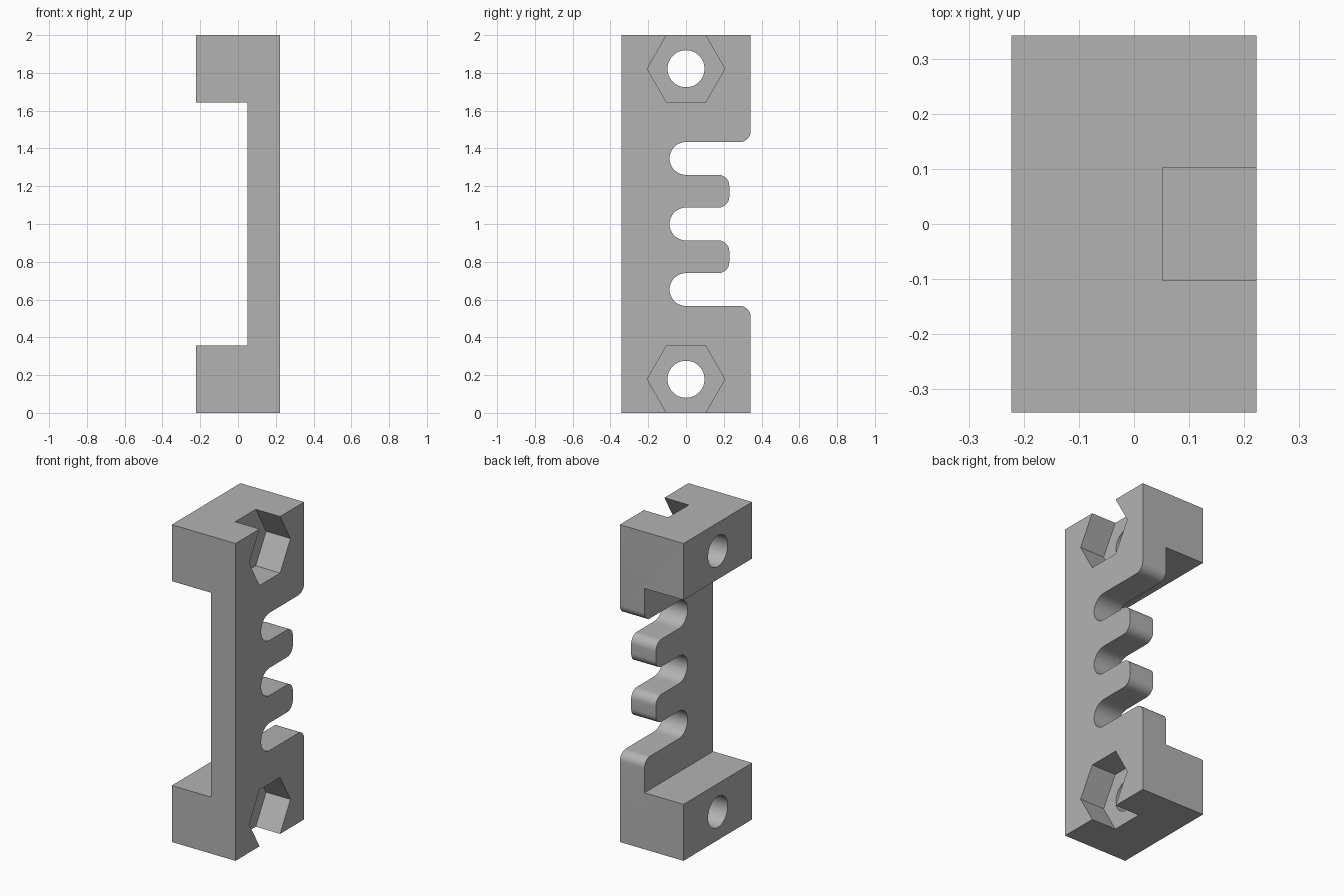
import bpy, bmesh, math

if "Cube" in bpy.data.objects:
    bpy.data.objects.remove(bpy.data.objects["Cube"], do_unlink=True)

HALF_X, HALF_Y, HEIGHT = 0.222, 0.342, 2.0
PLATE_X = 0.05        # inner face of the comb plate
BLOCK = 0.356         # height of the end blocks
APOTHEM = BLOCK / 2
SLOT_R, FILLET = 0.087, 0.057
TOOTH_Y = 0.229

grey = bpy.data.materials.new("grey")
grey.use_nodes = True
colour = (0.45, 0.45, 0.45, 1)
grey.diffuse_color = colour
grey.node_tree.nodes["Principled BSDF"].inputs["Base Color"].default_value = colour


def arc(cy, cz, r, start, end, steps):
    """Points of an arc in the side plane, angles in degrees."""
    angles = [math.radians(start + (end - start) * i / steps) for i in range(steps + 1)]
    return [(cy + r * math.cos(a), cz + r * math.sin(a)) for a in angles]


def prism(name, points, x0, x1):
    """Extrude a side outline of (y, z) points from x0 to x1."""
    bm = bmesh.new()
    face = bm.faces.new([bm.verts.new((x0, y, z)) for y, z in points])
    out = bmesh.ops.extrude_face_region(bm, geom=[face])
    moved = [v for v in out["geom"] if isinstance(v, bmesh.types.BMVert)]
    bmesh.ops.translate(bm, verts=moved, vec=(x1 - x0, 0, 0))
    bmesh.ops.recalc_face_normals(bm, faces=bm.faces)
    mesh = bpy.data.meshes.new(name)
    bm.to_mesh(mesh)
    bm.free()
    mesh.materials.append(grey)
    obj = bpy.data.objects.new(name, mesh)
    bpy.context.collection.objects.link(obj)
    return obj


# Comb outline: rounded teeth between round-ended slots
outline = [(-HALF_Y, 0), (HALF_Y, 0)]
reach = HALF_Y
for slot_z in (0.653, 1.0, 1.347):
    low, high = slot_z - SLOT_R, slot_z + SLOT_R
    outline += arc(reach - FILLET, low - FILLET, FILLET, 0, 90, 10)
    outline += arc(0, slot_z, SLOT_R, 270, 90, 24)
    reach = HALF_Y if slot_z > 1.2 else TOOTH_Y
    outline += arc(reach - FILLET, high + FILLET, FILLET, -90, 0, 10)
outline += [(HALF_Y, HEIGHT), (-HALF_Y, HEIGHT)]
bracket = prism("comb_bracket", outline, -HALF_X, HALF_X)

# Recess between the end blocks
cutters = [prism("recess_cutter",
                 [(-1, BLOCK), (1, BLOCK), (1, HEIGHT - BLOCK), (-1, HEIGHT - BLOCK)],
                 -1, PLATE_X)]

# Bolt holes and hexagonal nut pockets, open at the ends of the bracket
for label, cz, side in (("lower", APOTHEM, -1), ("upper", HEIGHT - APOTHEM, 1)):
    cutters.append(prism(label + "_hole_cutter", arc(0, cz, 0.098, 0, 352.5, 47), -1, 1))
    r = APOTHEM / math.cos(math.pi / 6)
    w, out = r / 2, cz + side * (APOTHEM + 0.1)
    inner, outer = cz - side * APOTHEM, cz + side * APOTHEM
    pocket = [(-w, inner), (w, inner), (r, cz), (w, outer),
              (w, out), (-w, out), (-w, outer), (-r, cz)]
    cutters.append(prism(label + "_pocket_cutter", pocket, PLATE_X + 0.002, 1))

for cutter in cutters:
    cutter.hide_render = True
    cutter.hide_set(True)
    cut = bracket.modifiers.new(cutter.name, "BOOLEAN")
    cut.operation = "DIFFERENCE"
    cut.solver = "EXACT"
    cut.object = cutter

# Bake the cuts, then drop the cutters
bpy.context.view_layer.update()
graph = bpy.context.evaluated_depsgraph_get()
baked = bpy.data.meshes.new_from_object(bracket.evaluated_get(graph))
bracket.modifiers.clear()
bracket.data = baked
for cutter in cutters:
    bpy.data.objects.remove(cutter, do_unlink=True)

# Smooth the rounded walls and keep the edges sharp
bpy.ops.object.select_all(action="DESELECT")
bracket.select_set(True)
bpy.context.view_layer.objects.active = bracket
bpy.ops.object.shade_smooth_by_angle(angle=math.radians(30))
